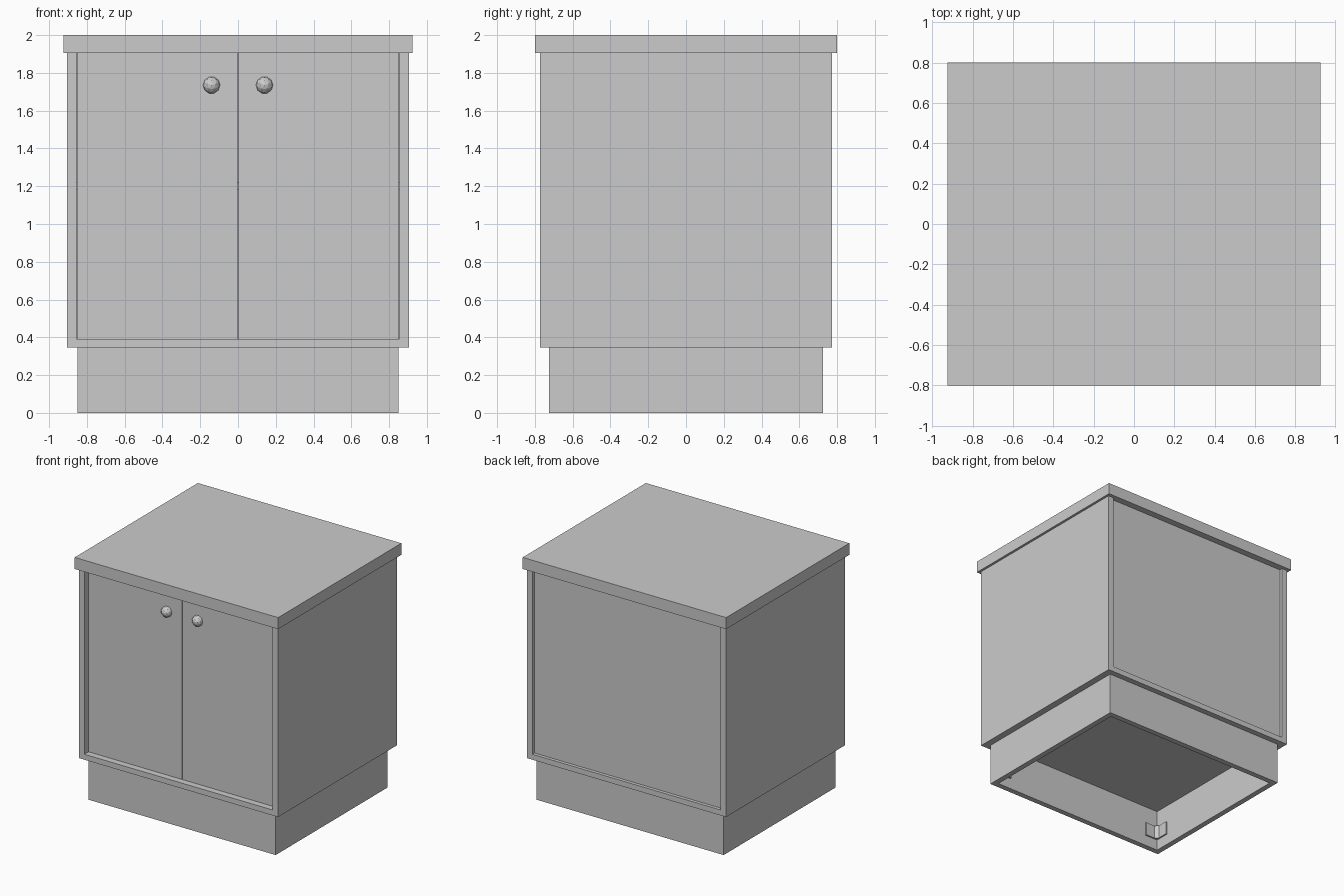
import bpy, bmesh, math
from mathutils import Matrix

cube = bpy.data.objects.get("Cube")
if cube:
    bpy.data.objects.remove(cube, do_unlink=True)

grey = bpy.data.materials.new("light grey")
grey.use_nodes = True
COLOUR = (0.6, 0.6, 0.6, 1)
grey.diffuse_color = COLOUR
grey.node_tree.nodes["Principled BSDF"].inputs["Base Color"].default_value = COLOUR


def finish(name, bm):
    """Turn a bmesh into a named, coloured object."""
    bmesh.ops.recalc_face_normals(bm, faces=bm.faces)
    mesh = bpy.data.meshes.new(name)
    bm.to_mesh(mesh)
    bm.free()
    mesh.materials.append(grey)
    ob = bpy.data.objects.new(name, mesh)
    bpy.context.collection.objects.link(ob)
    return ob


def box(name, x, y, z):
    """Box spanning the given (min, max) ranges."""
    bm = bmesh.new()
    bmesh.ops.create_cube(bm, size=1)
    for v in bm.verts:
        v.co = [r[0] if c < 0 else r[1] for c, r in zip(v.co, (x, y, z))]
    return finish(name, bm)


def prism(name, points, z0, z1):
    """Extrude a plan outline from z0 up to z1."""
    bm = bmesh.new()
    face = bm.faces.new([bm.verts.new((px, py, z0)) for px, py in points])
    new = bmesh.ops.extrude_face_region(bm, geom=[face])["geom"]
    bmesh.ops.translate(bm, vec=(0, 0, z1 - z0),
                        verts=[g for g in new if isinstance(g, bmesh.types.BMVert)])
    return finish(name, bm)


# Main dimensions
TOP, WORKTOP, BASE, FLOOR = 2.0, 1.905, 0.345, 0.39
BX, BY, IX = 0.905, 0.772, 0.855        # carcass half sizes, inner half width
PX, PY, PT = 0.85, 0.725, 0.045         # plinth half sizes and board thickness
DOOR_Y, BACK_Y = -0.722, 0.745          # recessed door and back panel faces

# Worktop, carcass and back
box("worktop", (-0.925, 0.925), (-0.8, 0.8), (WORKTOP, TOP))
box("bottom_board", (-IX, IX), (-BY, BY), (BASE, FLOOR))
box("back_panel", (-IX, IX), (BACK_Y - 0.03, BACK_Y), (FLOOR, WORKTOP))
box("shelf", (-IX, IX), (-0.66, BACK_Y - 0.03), (1.18, 1.22))

# Plinth front and back boards
for name, s in (("front", -1), ("back", 1)):
    box("plinth_" + name, (-PX, PX), sorted((s * PY, s * (PY - PT))), (0, BASE))

# Parts repeated left and right
for side, s in (("left", 1), ("right", -1)):
    box("side_panel_" + side, sorted((s * IX, s * BX)), (-BY, BY), (BASE, WORKTOP))
    box("plinth_side_" + side, sorted((s * (PX - PT), s * PX)),
        (-PY + PT, PY - PT), (0, BASE))
    box("door_" + side, sorted((s * 0.003, s * (IX - 0.002))),
        (DOOR_Y, DOOR_Y + 0.045), (FLOOR + 0.002, WORKTOP))

    # Faceted knob, set half into the door
    bm = bmesh.new()
    bmesh.ops.create_icosphere(
        bm, subdivisions=2, radius=0.045,
        matrix=Matrix.Rotation(math.pi / 2, 4, 'X') @ Matrix.Rotation(math.pi / 2, 4, 'Z'))
    bmesh.ops.translate(bm, verts=bm.verts, vec=(s * 0.14, DOOR_Y, 1.735))
    finish("knob_" + side, bm)

    # Corner brackets inside the plinth
    for end, e in (("front", -1), ("back", 1)):
        outline = [(0, 0), (0.12, 0), (0.12, 0.012), (0.035, 0.012),
                   (0.012, 0.035), (0.012, 0.12), (0, 0.12)]
        prism(f"bracket_{end}_{side}",
              [(s * (PX - PT - a), e * (PY - PT - b)) for a, b in outline], 0.09, 0.2)
